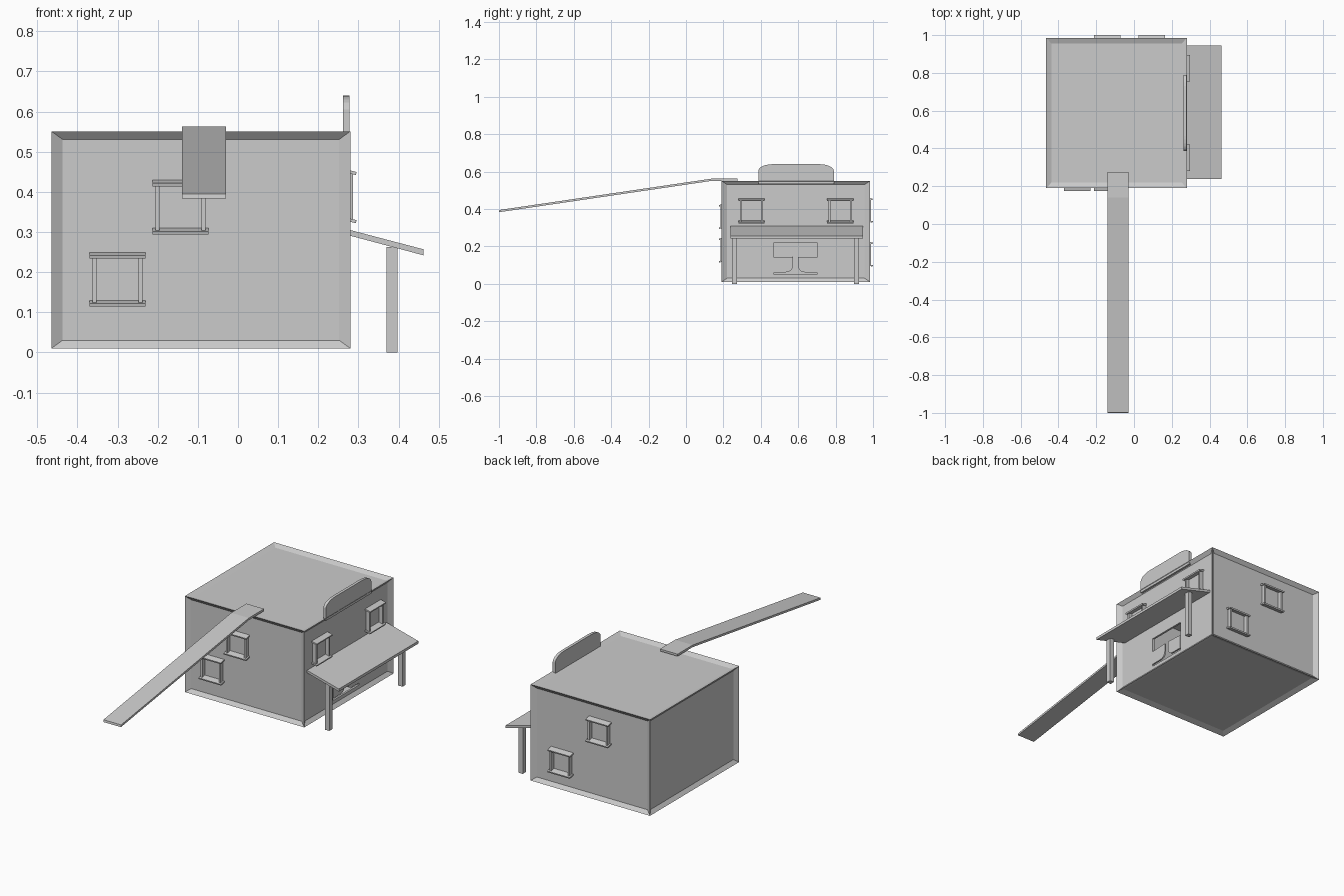
import bpy, bmesh
from math import radians, sin, cos, pi
from mathutils import Matrix, Vector

if "Cube" in bpy.data.objects:
    bpy.data.objects.remove(bpy.data.objects["Cube"])


def finish(name, bm):
    bmesh.ops.recalc_face_normals(bm, faces=bm.faces)
    me = bpy.data.meshes.new(name)
    bm.to_mesh(me)
    bm.free()
    ob = bpy.data.objects.new(name, me)
    bpy.context.collection.objects.link(ob)
    return ob


def add_box(bm, lo, hi, tilt=0):
    lo, hi = Vector(lo), Vector(hi)
    m = (Matrix.Translation((lo + hi) / 2) @ Matrix.Rotation(tilt, 4, 'X')
         @ Matrix.Diagonal((*(hi - lo), 1)))
    bmesh.ops.create_cube(bm, size=1, matrix=m)


def box(name, lo, hi):
    bm = bmesh.new()
    add_box(bm, lo, hi)
    return finish(name, bm)


def prism(name, points, offset):
    """Extrude a closed 3D outline by the offset vector."""
    bm = bmesh.new()
    f = bm.faces.new([bm.verts.new(p) for p in points])
    r = bmesh.ops.extrude_face_region(bm, geom=[f], use_keep_orig=True)
    bmesh.ops.translate(bm, vec=offset,
                        verts=[v for v in r['geom'] if isinstance(v, bmesh.types.BMVert)])
    return finish(name, bm)


def arc(cy, cz, ry, rz, a0, a1, x, n=6):
    return [(x, cy + ry * cos(radians(a0 + (a1 - a0) * i / n)),
             cz + rz * sin(radians(a0 + (a1 - a0) * i / n))) for i in range(n + 1)]


# Building: beams around recessed panels on all six sides
LO, HI = Vector((-0.465, 0.19, 0.01)), Vector((0.28, 0.985, 0.551))
bm = bmesh.new()
bmesh.ops.create_cube(bm, size=1)
bmesh.ops.inset_individual(bm, faces=bm.faces[:], thickness=0.053, depth=-0.022)
bmesh.ops.scale(bm, vec=HI - LO, verts=bm.verts)
bmesh.ops.translate(bm, vec=(LO + HI) / 2, verts=bm.verts)
building = finish("building", bm)
shell = building.modifiers.new("shell", 'SOLIDIFY')
shell.thickness = 0.012
shell.offset = -1

# Doorway cut through the right wall
cutter = box("doorway_cutter", (0.2, 0.47, 0.05), (0.35, 0.70, 0.22))
cutter.hide_render = True
cutter.hide_viewport = True
cut = building.modifiers.new("doorway", 'BOOLEAN')
cut.operation = 'DIFFERENCE'
cut.solver = 'EXACT'
cut.object = cutter

# Swing doors with rounded lower inner corners
left = ([(0.256, 0.47, 0.062), (0.256, 0.47, 0.14), (0.256, 0.572, 0.145)]
        + arc(0.535, 0.099, 0.037, 0.037, 0, -90, 0.256))
prism("swing_door_left", left, (0.009, 0, 0))
prism("swing_door_right", [(x, 1.17 - y, z) for x, y, z in left], (0.009, 0, 0))

# Sign board on the roof edge
sign = ([(0.262, 0.387, 0.535), (0.262, 0.79, 0.535)]
        + arc(0.71, 0.605, 0.08, 0.035, 0, 90, 0.262)
        + arc(0.467, 0.605, 0.08, 0.035, 90, 180, 0.262))
prism("sign_board", sign, (0.016, 0, 0))

# Plank bridge leading up to the roof
plank = [(-0.14, y, z) for y, z in
         [(-1, 0.383), (0.14, 0.551), (0.275, 0.551),
          (0.275, 0.563), (0.14, 0.563), (-0.998, 0.395)]]
prism("plank_bridge", plank, (0.11, 0, 0))

# Porch roof and posts
porch = [(x, 0.238, z) for x, z in
         [(0.264, 0.295), (0.462, 0.242), (0.462, 0.257), (0.264, 0.309)]]
prism("porch_roof", porch, (0, 0.708, 0))
for side, y in (("front", 0.246), ("back", 0.898)):
    box("porch_post_" + side, (0.37, y, 0), (0.397, y + 0.027, 0.263))


# Windows: two jambs with tilted header and sill, facing -y before turning
def window(name, loc, turn):
    bm = bmesh.new()
    for s in (-1, 1):
        add_box(bm, (s * 0.057 - 0.005, -0.022, -0.058), (s * 0.057 + 0.005, 0.004, 0.058))
        z = s * 0.06
        add_box(bm, (-0.07, -0.031, z - 0.004), (0.07, 0.004, z + 0.004), radians(14))
    ob = finish(name, bm)
    ob.location = loc
    ob.rotation_euler.z = turn


FRONT, BACK, RIGHT = 0.207, 0.968, 0.264
window("front_window_low", (-0.30, FRONT, 0.182), 0)
window("front_window_high", (-0.143, FRONT, 0.362), 0)
window("right_window_front", (RIGHT, 0.35, 0.39), pi / 2)
window("right_window_back", (RIGHT, 0.825, 0.39), pi / 2)
window("back_window_high", (-0.142, BACK, 0.395), pi)
window("back_window_low", (0.095, BACK, 0.16), pi)
